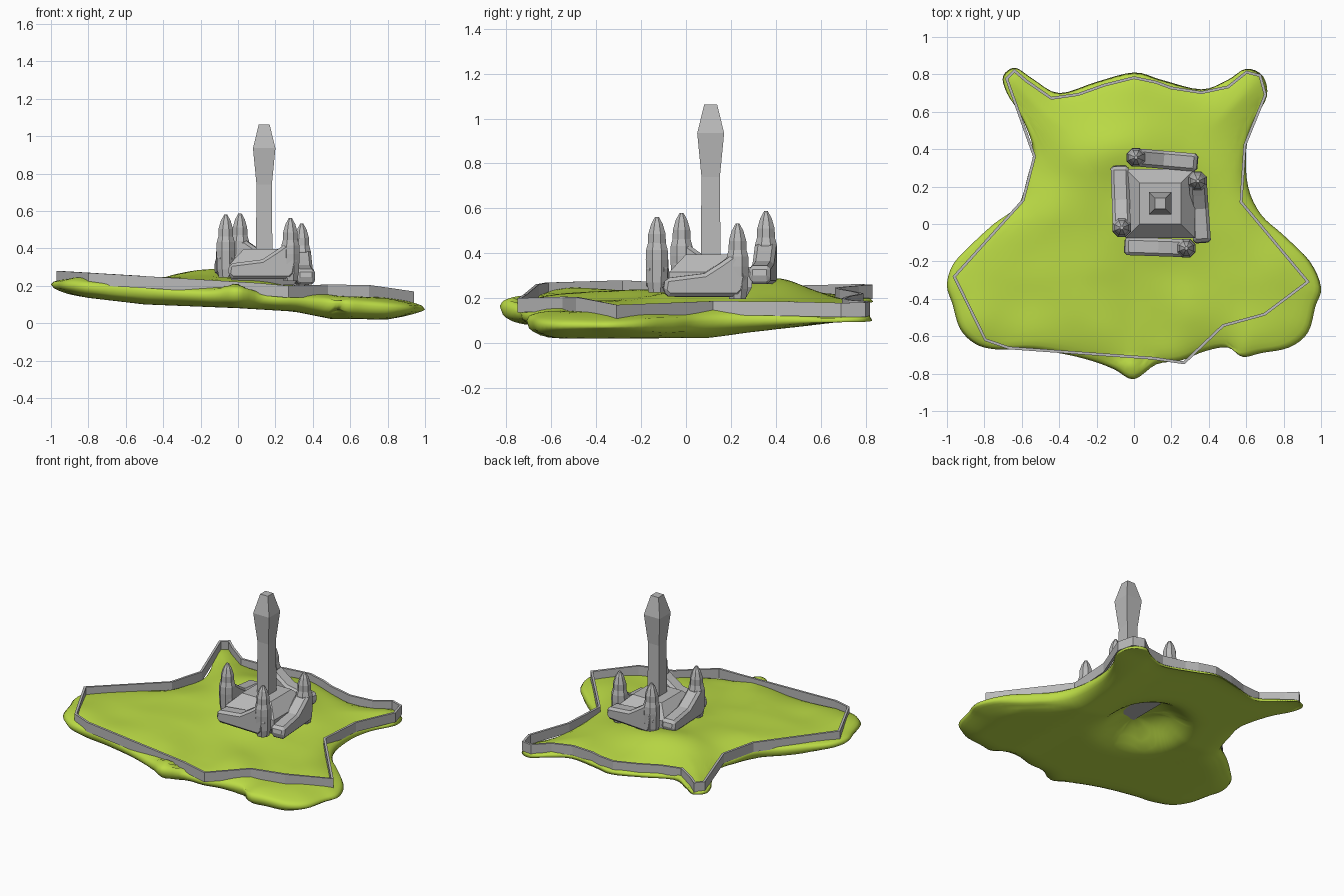
import bpy, bmesh, math
from mathutils import Vector, Matrix, noise

if "Cube" in bpy.data.objects:
    bpy.data.objects.remove(bpy.data.objects["Cube"])


def material(name, col):
    m = bpy.data.materials.new(name)
    m.diffuse_color = (*col, 1)
    m.use_nodes = True
    m.node_tree.nodes["Principled BSDF"].inputs["Base Color"].default_value = m.diffuse_color
    return m


GREEN = material("grass green", (0.50, 0.71, 0.06))
GREY = material("stone grey", (0.49, 0.49, 0.49))


def make(name, verts, faces, mat):
    me = bpy.data.meshes.new(name)
    me.from_pydata(verts, [], faces)
    bm = bmesh.new()
    bm.from_mesh(me)
    bmesh.ops.recalc_face_normals(bm, faces=bm.faces)
    bm.to_mesh(me)
    bm.free()
    me.materials.append(mat)
    ob = bpy.data.objects.new(name, me)
    bpy.context.collection.objects.link(ob)
    return ob


def interp(table, x):
    for (x0, y0), (x1, y1) in zip(table, table[1:]):
        if x <= x1:
            k = max(0, (x - x0) / (x1 - x0))
            return y0 + (y1 - y0) * k
    return table[-1][1]


# ---------- island: star-shaped outline, domed top, hollow underside ----------
OUT = [(-.635, .835), (-.54, .775), (-.40, .70), (-.2, .76), (0, .81), (.15, .77), (.36, .72),
       (.5, .77), (.60, .83), (.69, .79), (.71, .68), (.64, .55), (.60, .40), (.61, .2),
       (.68, .05), (.80, -.06), (.94, -.2), (1.0, -.34), (.97, -.44), (.93, -.58),
       (.83, -.66), (.68, -.69), (.58, -.71), (.5, -.66), (.38, -.68), (.25, -.73),
       (.12, -.75), (0, -.83), (-.1, -.78), (-.2, -.74), (-.35, -.70), (-.55, -.67),
       (-.74, -.67), (-.85, -.64), (-.93, -.56), (-.97, -.43), (-1, -.33), (-.97, -.22),
       (-.88, -.12), (-.75, 0), (-.62, .1), (-.57, .25), (-.54, .4), (-.6, .57),
       (-.68, .7), (-.70, .79)]
LOW = [(-1, .17), (-.8, .135), (-.5, .10), (0, .08), (.3, .062), (.5, .022), (.8, .02), (1, .055)]


def smooth_loop(pts, n):
    res, c = [], len(pts)
    for i in range(c):
        a, b, d, e = (Vector(pts[(i + j) % c]) for j in (-1, 0, 1, 2))
        for k in range(n):
            t = k / n
            res.append(.5 * (2 * b + (d - a) * t + (2 * a - 5 * b + 4 * d - e) * t * t
                             + (3 * b - a - 3 * d + e) * t ** 3))
    return res


ring = smooth_loop(OUT, 4)
N = len(ring)


def rounding(x, y, width):
    """Quarter-round profile from 0 at the shore to 1 further inland."""
    d = math.sqrt(min((p.x - x) ** 2 + (p.y - y) ** 2 for p in ring))
    return math.sqrt(max(0, 1 - (1 - min(1, d / width)) ** 2))


def rim_z(x, y):
    return .14 - .067 * x + .025 * math.exp(-(x / .1) ** 2) * (y < -.74)


def top_z(x, y):
    peak = .055 * math.exp(-((x + .12) / .3) ** 2 - ((y - .42) / .17) ** 2)
    dome = .05 * math.exp(-(x * x + (y - .1) ** 2) / .16)
    edge = rounding(x, y, .22)
    rough = .022 * noise.noise(Vector((x * 3.5, y * 3.5, .3)))
    return rim_z(x, y) + (.052 + rough) * edge + dome * edge + peak * edge


def bottom_z(x, y):
    low = interp(LOW, x) + .08 * min(1, max(0, (y - .1) / .65))
    rim = rim_z(x, y)
    z = rim + (low - rim) * rounding(x, y, .13)
    h = math.exp(-(math.hypot(x, y - .08) / .24) ** 4)
    return z + (top_z(x, y) - .022 - z) * h


TS = [(i / 22) ** .75 for i in range(1, 22)] + [.985]
verts, faces = [(0, 0, top_z(0, 0))], []
for t in TS:
    verts += [(p.x * t, p.y * t, top_z(p.x * t, p.y * t)) for p in ring]
verts += [(p.x, p.y, rim_z(p.x, p.y)) for p in ring]
for t in reversed(TS):
    verts += [(p.x * t, p.y * t, bottom_z(p.x * t, p.y * t)) for p in ring]
verts.append((0, 0, bottom_z(0, 0)))
rows = 2 * len(TS) + 1
for i in range(N):
    j = (i + 1) % N
    faces.append((0, 1 + i, 1 + j))
    for r in range(rows - 1):
        a, b = 1 + r * N, 1 + (r + 1) * N
        faces.append((a + i, b + i, b + j, a + j))
    last = 1 + (rows - 1) * N
    faces.append((last + i, len(verts) - 1, last + j))
island = make("island", verts, faces, GREEN)
island.data.shade_smooth()

# ---------- perimeter wall: thin ribbon following a tilted plane ----------
WALL = [(-.64, .83, 0), (-.57, .77, 0), (-.44, .68, 0), (-.3, .70, 0), (-.16, .75, 0),
        (0, .79, 0), (.12, .765, 0), (.2, .735, 0), (.36, .71, 0), (.5, .74, 0), (.6, .82, 0),
        (.68, .80, 0), (.71, .69, 0), (.60, .42, 0), (.58, .12, 0), (.94, -.31, .005),
        (.70, -.49, .025), (.48, -.55, .014), (.27, -.75, -.005), (.10, -.725, 0),
        (-.67, -.67, 0), (-.80, -.625, 0), (-.97, -.28, 0), (-.60, .13, 0), (-.54, .36, 0),
        (-.69, .78, 0)]
verts, faces, n = [], [], len(WALL)
for i, (x, y, dz) in enumerate(WALL):
    p, a, b = Vector((x, y)), Vector(WALL[i - 1][:2]), Vector(WALL[(i + 1) % n][:2])
    d0, d1 = (p - a).normalized(), (b - p).normalized()
    n0, n1 = Vector((d0.y, -d0.x)), Vector((d1.y, -d1.x))
    m = (n0 + n1).normalized()
    q = p + m * (.015 / max(.5, m.dot(n0)))
    z = .157 - .06 * x + dz
    verts += [(x, y, z), (x, y, z + .064), (q.x, q.y, z + .064), (q.x, q.y, z)]
    k = ((i + 1) % n) * 4
    for c in range(4):
        d = (c + 1) % 4
        faces.append((i * 4 + c, i * 4 + d, k + d, k + c))
make("perimeter_wall", verts, faces, GREY)


# ---------- castle ----------
def lathe(name, profile, sides, turn, loc):
    """Stack of polygon rings (radius, z) closed at both ends."""
    vs, fs = [], []
    for r, z in profile:
        for i in range(sides):
            a = turn + 2 * math.pi * i / sides
            vs.append((loc[0] + r * math.cos(a), loc[1] + r * math.sin(a), z + loc[2]))
    for k in range(len(profile) - 1):
        for i in range(sides):
            j = (i + 1) % sides
            fs.append((k * sides + i, k * sides + j, (k + 1) * sides + j, (k + 1) * sides + i))
    fs.append(tuple(range(sides)))
    fs.append(tuple(range((len(profile) - 1) * sides, len(vs))))
    return make(name, vs, fs, GREY)


CX, CY = .14, .11
S = math.sqrt(2)
# square base and tall tower with a flared head
lathe("castle_base", [(.16 * S, .205), (.185 * S, .25), (.185 * S, .315), (.11 * S, .395)],
      4, math.pi / 4, (CX, CY, 0))
lathe("tower", [(.044 * S, .37), (.041 * S, .74), (.06 * S, .935), (.029 * S, 1.062)],
      4, math.pi / 4, (CX, CY, 0))

# four wings around the base, each rising to a turret at one end
PROFILE = [(-.18, .237), (-.205, .26), (-.195, .318), (-.02, .34), (.05, .385), (.10, .42),
           (.15, .42), (.168, .33), (.155, .26), (.13, .237)]
# side, distance from centre, shift along the wing, height offset, skew in degrees
WINGS = [("front", .235, .01, 0, -2), ("right", .21, -.01, -.03, 4),
         ("back", .235, 0, .025, -5), ("left", .21, 0, .018, 2)]
for q, (side, dist, shift, dz, skew) in enumerate(WINGS):
    rot = Matrix.Rotation(math.radians(90 * q), 3, 'Z')
    tilt = Matrix.Rotation(math.radians(skew), 3, 'Z')

    def place(s, w):
        v = rot @ (tilt @ Vector((s, w, 0)) + Vector((shift, -dist, 0)))
        return CX + v.x, CY + v.y

    vs = []
    for w in (-.048, .048):
        vs += [(*place(s, w), z + dz) for s, z in PROFILE]
    c = len(PROFILE)
    fs = [tuple(range(c)), tuple(range(c, 2 * c))]
    fs += [(i, (i + 1) % c, c + (i + 1) % c, c + i) for i in range(c)]
    wing = make(side + "_wing", vs, fs, GREY)
    bev = wing.modifiers.new("bevel", 'BEVEL')
    bev.width, bev.segments = .016, 1
    bev.limit_method, bev.angle_limit = 'ANGLE', math.radians(50)
    # turret: stout shaft, shoulder, then a pointed cap
    lathe(side + "_turret", [(.040, .225), (.049, .27), (.054, .37), (.052, .415), (.043, .445),
                             (.042, .485), (.028, .53), (.009, .562)],
          8, math.pi / 8, (*place(.13, 0), dz))
